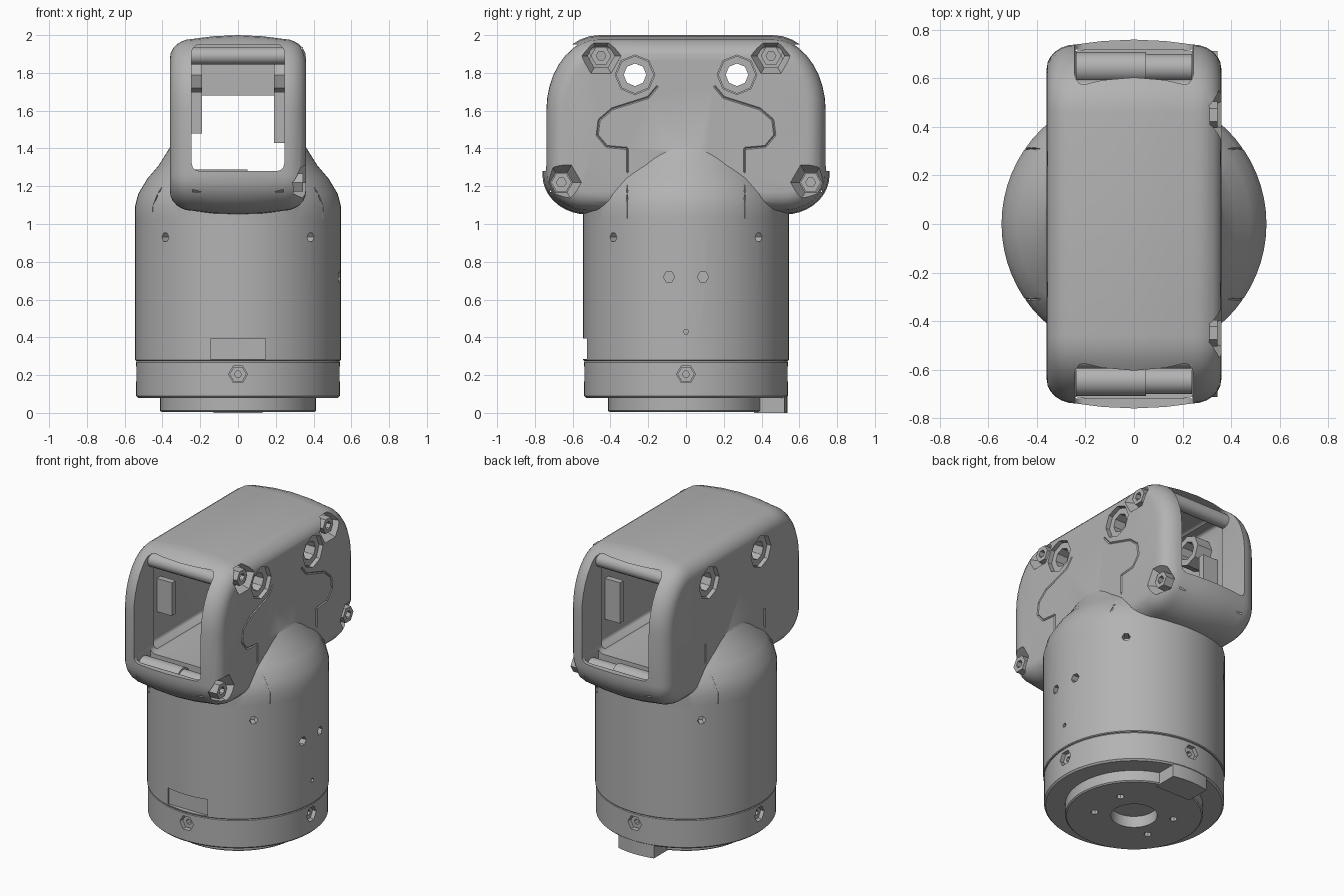
import bpy, bmesh
from math import sin, cos, pi, radians
from mathutils import Vector

if "Cube" in bpy.data.objects:
    bpy.data.objects.remove(bpy.data.objects["Cube"])

grey = bpy.data.materials.new("plain grey")
grey.use_nodes = True
grey.diffuse_color = (0.45, 0.45, 0.45, 1)
grey.node_tree.nodes["Principled BSDF"].inputs["Base Color"].default_value = (0.45, 0.45, 0.45, 1)


def add_object(name, bm):
    bmesh.ops.recalc_face_normals(bm, faces=bm.faces)
    mesh = bpy.data.meshes.new(name)
    bm.to_mesh(mesh)
    bm.free()
    mesh.materials.append(grey)
    obj = bpy.data.objects.new(name, mesh)
    bpy.context.collection.objects.link(obj)
    return obj


def loft(name, rings, closed=False):
    """Skin a row of equal point rings, capped at both ends unless closed."""
    bm = bmesh.new()
    rows = [[bm.verts.new(p) for p in ring] for ring in rings]
    pairs = list(zip(rows, rows[1:]))
    if closed:
        pairs.append((rows[-1], rows[0]))
    else:
        bm.faces.new(rows[0])
        bm.faces.new(rows[-1])
    for a, b in pairs:
        for i in range(len(a)):
            j = (i + 1) % len(a)
            bm.faces.new((a[i], a[j], b[j], b[i]))
    return add_object(name, bm)


def circle(centre, axis, r, n):
    q = Vector(axis).to_track_quat('Z', 'Y')
    return [Vector(centre) + q @ Vector((r * cos(2 * pi * i / n), r * sin(2 * pi * i / n), 0))
            for i in range(n)]


def rod(name, p0, p1, r0, r1=None, n=16):
    axis = Vector(p1) - Vector(p0)
    return loft(name, [circle(p0, axis, r0, n), circle(p1, axis, r1 or r0, n)])


def tube(name, p0, p1, outer, inner, n):
    axis = Vector(p1) - Vector(p0)
    return loft(name, [circle(p, axis, r, n) for p, r in
                       ((p0, outer), (p1, outer), (p1, inner), (p0, inner))], True)


def lathe(name, profile, n=64):
    return loft(name, [circle((0, 0, z), (0, 0, 1), r, n) for r, z in profile])


def box(name, lo, hi, bevel=0):
    lo, hi = Vector(lo), Vector(hi)
    bm = bmesh.new()
    bmesh.ops.create_cube(bm, size=1)
    for v in bm.verts:
        v.co = (lo + hi) / 2 + v.co * (hi - lo)
    if bevel:
        bmesh.ops.bevel(bm, geom=bm.edges[:], offset=bevel, segments=3, profile=0.5, affect='EDGES')
    return add_object(name, bm)


def combine(target, tool, operation='DIFFERENCE'):
    tool.hide_render = True
    mod = target.modifiers.new("join", 'BOOLEAN')
    mod.operation, mod.solver, mod.object = operation, 'EXACT', tool
    bpy.context.view_layer.objects.active = target
    bpy.ops.object.modifier_apply(modifier=mod.name)
    bpy.data.objects.remove(tool)


# Head shell: rounded side outline, inset towards both flanks
def outline(x, inset):
    pts = []
    corners = ((.46, 1.6, .30, .40, 0), (-.46, 1.6, .30, .40, 90),
               (-.52, 1.26, .24, .21, 180), (.52, 1.26, .24, .21, 270))
    for cy, cz, ry, rz, start in corners:
        for k in range(10):
            a = radians(start + 10 * k)
            pts.append((x, cy + (ry - inset) * cos(a), cz + (rz - inset) * sin(a)))
    return pts


half = [(0, 0), (.13, .006), (.24, .02)]
half += [(.24 + .12 * sin(radians(a)), .02 + .1 * (1 - cos(radians(a)))) for a in range(15, 91, 15)]
stations = [(-x, d) for x, d in reversed(half[1:])] + half
head = loft("head_shell", [outline(x, d) for x, d in stations])

# Shoulder dome that blends the drum into the head
combine(head, lathe("shoulder", [(.545, 1.02), (.546, 1.09), (.528, 1.16), (.48, 1.24),
                                 (.42, 1.31), (.37, 1.39), (.33, 1.46)]), 'UNION')

# Tunnel through the head, with a wider chamber in the middle
combine(head, box("tunnel", (-.245, -1, 1.28), (.245, 1, 1.95), .04))
combine(head, box("chamber", (-.30, -.53, 1.29), (.30, .53, 1.94), .02))

sides = (-1, 1)
for s in sides:
    # Roller seats, side holes and their recesses
    combine(head, box("roller_seat", (-.242, s * .645 - .075, 1.17), (.242, s * .645 + .075, 1.34)))
    combine(head, rod("side_hole", (-.5, s * .27, 1.79), (.5, s * .27, 1.79), .062, n=12))
    for t in sides:
        combine(head, rod("hole_recess", (t * .325, s * .27, 1.79), (t * .5, s * .27, 1.79), .105, n=8))
        tube("hole_boss", (t * .19, s * .27, 1.79), (t * .335, s * .27, 1.79), .10, .06, 8)
    # Screw pockets on the left flank
    for y, z in ((.45, 1.89), (.66, 1.22)):
        combine(head, rod("screw_pocket", (.28, s * y, z), (.40, s * y, z), .06, .13, 6))
        tube("screw_head", (.26, s * y, z), (.345, s * y, z), .054, .026, 6)
    # Rollers at the lower and upper edge of each opening
    rod("lower_roller", (-.24, s * .645, 1.225), (.05, s * .645, 1.225), .064)
    rod("lower_roller_end", (.05, s * .645, 1.22), (.24, s * .645, 1.22), .056)
    rod("upper_roller", (-.25, s * .55, 1.89), (.25, s * .55, 1.89), .045)

# Seam grooves around the shoulder panels and the left cover
shoulder_seam = [(.449, .31, 1.03), (.449, .31, 1.10), (.40, .31, 1.20), (.36, .31, 1.28), (.36, .31, 1.40)]
cover_seam = [(.31, 1.40), (.42, 1.41), (.47, 1.47), (.46, 1.55), (.39, 1.61), (.20, 1.67), (.15, 1.73)]
for s in sides:
    paths = [[(t * x, s * y, z) for x, y, z in shoulder_seam] for t in sides]
    paths.append([(.36, s * y, z) for y, z in cover_seam])
    for path in paths:
        for p, q in zip(path, path[1:]):
            combine(head, rod("seam", p, q, .006, n=4))

# Inner ribs
box("centre_rib", (-.31, -.02, 1.68), (.31, .02, 1.96))
for s in sides:
    box("right_rib", (-.31, s * .4 - .02, 1.48), (-.19, s * .4 + .02, 1.70))
    box("left_rib", (.19, s * .4 - .02, 1.43), (.31, s * .4 + .02, 1.70))

# Drum with its front notch and small pits
drum = lathe("drum", [(.54, .275), (.545, .28), (.545, 1.02), (.535, 1.022)])
combine(drum, box("notch", (-.145, -.7, .285), (.145, -.515, .395)))


def pit(target, angle, z, r, shift=0, depth=.06):
    a = radians(angle)
    out, along = Vector((cos(a), sin(a), 0)), Vector((-sin(a), cos(a), 0))
    base = out * (.545 - depth) + along * shift + Vector((0, 0, z))
    combine(target, rod("pit", base, base + out * .2, r, n=6))


for k in range(4):
    pit(drum, 45 + 90 * k, .93, .026)
for shift in (-.09, .09):
    pit(drum, 0, .72, .03, shift)
pit(drum, 0, .43, .014)

# Collar with four screw pits
collar = lathe("collar", [(.40, .08), (.53, .08), (.54, .09), (.54, .268), (.535, .275)])
for k in range(4):
    pit(collar, 90 * k, .205, .05, depth=.08)
    a = radians(90 * k)
    tube("collar_screw", (.47 * cos(a), .47 * sin(a), .205), (.515 * cos(a), .515 * sin(a), .205), .045, .018, 6)

# Base flange with locating tab, centre bore and bolt holes
flange = lathe("base_flange", [(.405, .005), (.413, .012), (.413, .10)])
tab = box("locating_tab", (-.13, .36, 0), (.13, .8, .095))
combine(tab, lathe("tab_limit", [(.537, -.1), (.537, .2)]), 'INTERSECT')
combine(flange, rod("bore", (0, 0, -.1), (0, 0, .09), .14, n=32))
for angle in (30, 150, 210, 330):
    x, y = .24 * cos(radians(angle)), .24 * sin(radians(angle))
    combine(flange, rod("bolt_hole", (x, y, -.1), (x, y, .07), .024, n=8))

# Smooth the curved faces and keep the edges crisp
for obj in bpy.context.scene.objects:
    obj.select_set(obj.type == 'MESH')
bpy.context.view_layer.objects.active = head
bpy.ops.object.shade_smooth_by_angle(angle=radians(32))
